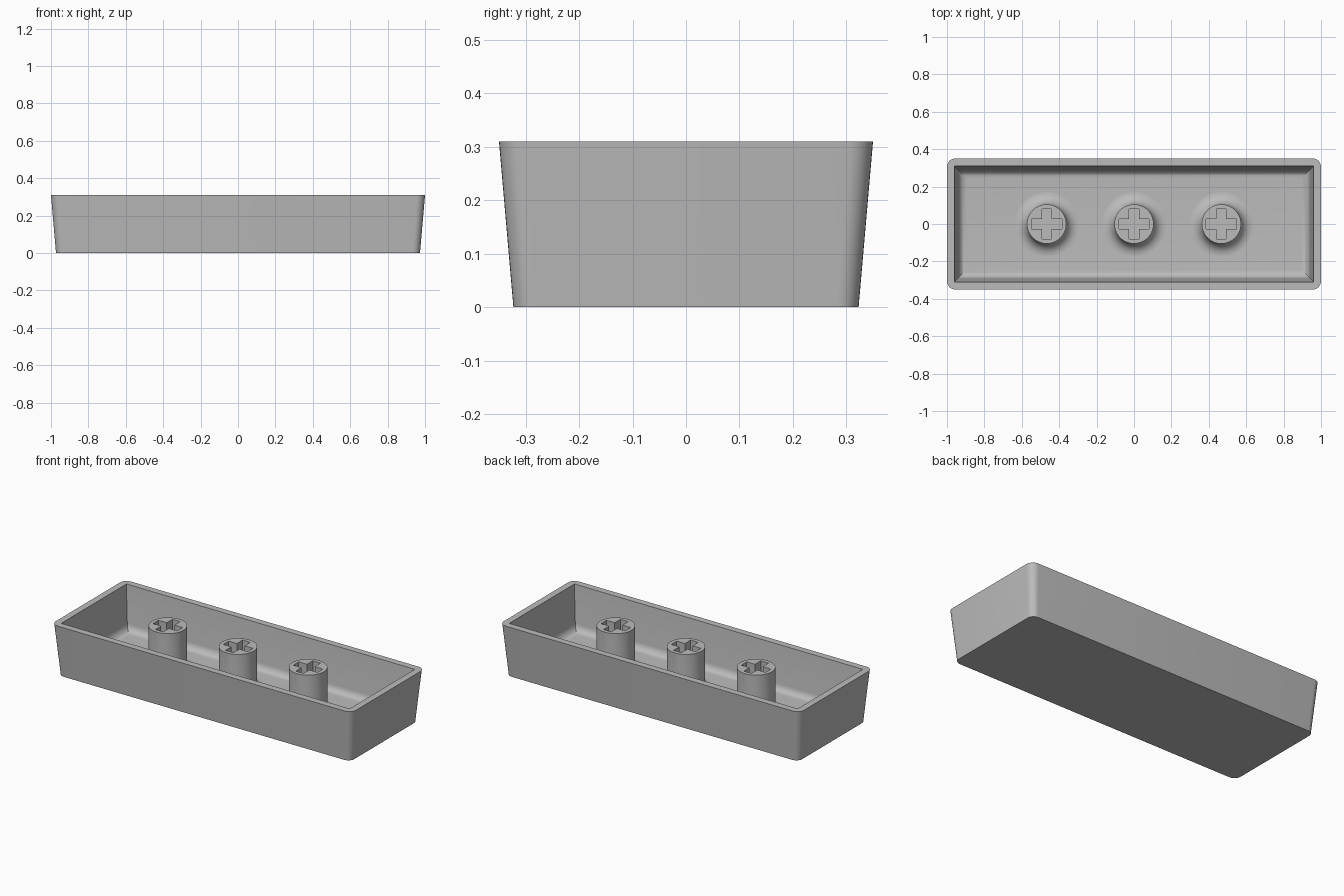
import bpy, bmesh, math

if "Cube" in bpy.data.objects:
    bpy.data.objects.remove(bpy.data.objects["Cube"])

RIM_Z, FLOOR_Z, FILLET = 0.31, 0.045, 0.045
STEM_R, FLARE, SOCKET_Z = 0.105, 0.065, 0.12

grey = bpy.data.materials.new("plain grey")
grey.diffuse_color = (0.5, 0.5, 0.5, 1)
grey.use_nodes = True
grey.node_tree.nodes["Principled BSDF"].inputs["Base Color"].default_value = grey.diffuse_color


def rounded_ring(bm, hx, hy, r, z, n=8):
    """Four corner arcs, each a list of n + 1 vertices, counter-clockwise."""
    arcs = []
    for k, (sx, sy) in enumerate([(1, 1), (-1, 1), (-1, -1), (1, -1)]):
        arc = []
        for i in range(n + 1):
            a = math.pi / 2 * (k + i / n)
            arc.append(bm.verts.new((sx * (hx - r) + r * math.cos(a),
                                     sy * (hy - r) + r * math.sin(a), z)))
        arcs.append(arc)
    return arcs


def skin(bm, a, b):
    """Quads between two closed rings of equal length."""
    for i in range(len(a)):
        j = (i + 1) % len(a)
        bm.faces.new((a[i], a[j], b[j], b[i]))


def finish(bm, name):
    bmesh.ops.recalc_face_normals(bm, faces=bm.faces)
    mesh = bpy.data.meshes.new(name)
    bm.to_mesh(mesh)
    bm.free()
    mesh.materials.append(grey)
    obj = bpy.data.objects.new(name, mesh)
    bpy.context.collection.objects.link(obj)
    bpy.context.view_layer.objects.active = obj
    bpy.ops.object.select_all(action='DESELECT')
    obj.select_set(True)
    bpy.ops.object.shade_smooth_by_angle(angle=math.radians(30))
    return obj


# Tray: tapered outer shell with rounded corners
bm = bmesh.new()
low = rounded_ring(bm, 0.973, 0.323, 0.04, 0)
top = rounded_ring(bm, 1.0, 0.35, 0.045, RIM_Z)
low_ring, top_ring = sum(low, []), sum(top, [])
skin(bm, low_ring, top_ring)
bm.faces.new(low_ring[::-1])

# Cavity profile as (inset, height): drafted wall, then a fillet into the floor
draft = 0.02
profile = [(0, RIM_Z)]
for i in range(9):
    a = math.radians(5 + 85 * i / 8)
    profile.append((draft + FILLET * (1 - math.cos(a)),
                    FLOOR_Z + FILLET * (1 - math.sin(a))))
rings = [[bm.verts.new((sx * (0.96 - d), sy * (0.31 - d), z))
          for sx, sy in [(1, 1), (-1, 1), (-1, -1), (1, -1)]] for d, z in profile]
for a, b in zip(rings, rings[1:]):
    skin(bm, a, b)
bm.faces.new(rings[-1])

# Flat rim between the rounded outside and the square cavity
for k in range(4):
    nxt = (k + 1) % 4
    for p, q in zip(top[k], top[k][1:]):
        bm.faces.new((p, q, rings[0][k]))
    bm.faces.new((top[k][-1], top[nxt][0], rings[0][nxt], rings[0][k]))
finish(bm, "tray")


def make_stem(x, name, n=48):
    bm = bmesh.new()
    # Flared foot and straight post
    outline = []
    for i in range(9):
        a = math.pi / 2 * i / 8
        outline.append((STEM_R + FLARE * (1 - math.sin(a)),
                        FLOOR_Z + FLARE * (1 - math.cos(a))))
    outline.append((STEM_R, RIM_Z))
    rings = [[bm.verts.new((x + r * math.cos(2 * math.pi * i / n),
                            r * math.sin(2 * math.pi * i / n), z))
              for i in range(n)] for r, z in outline]
    for a, b in zip(rings, rings[1:]):
        skin(bm, a, b)
    # Cross-shaped socket
    L, w = 0.081, 0.026
    arm = [(L, -w), (L, w), (w, w)]
    cross = []
    for k in range(4):
        c, s = [(1, 0), (0, 1), (-1, 0), (0, -1)][k]
        cross += [(c * u - s * v, s * u + c * v) for u, v in arm]
    upper, lower = [[bm.verts.new((x + u, v, z)) for u, v in cross]
                    for z in (RIM_Z, SOCKET_Z)]
    skin(bm, upper, lower)
    bm.faces.new(lower)
    # Flat end face around the socket
    edges = [bm.edges.get((ring[i - 1], ring[i]))
             for ring in (rings[-1], upper) for i in range(len(ring))]
    bmesh.ops.triangle_fill(bm, edges=edges, use_beauty=True, normal=(0, 0, 1))
    finish(bm, name)


for x, name in [(-0.467, "left_stem"), (0, "middle_stem"), (0.467, "right_stem")]:
    make_stem(x, name)
